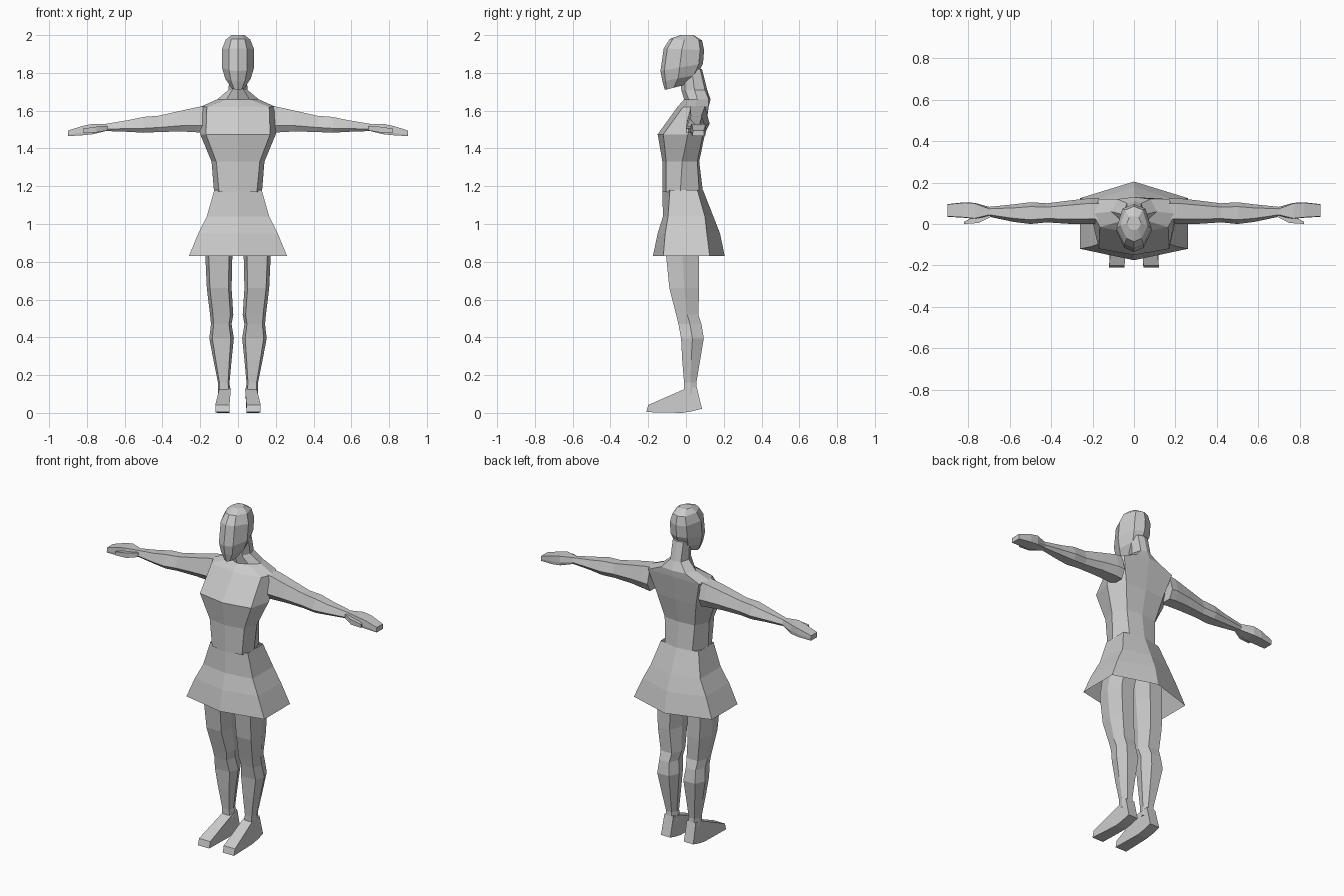
import bpy, bmesh

mat = bpy.data.materials.new("plain grey")
mat.diffuse_color = (0.6, 0.6, 0.6, 1)


def loft(name, rings, cap_start=True, cap_end=True, mirror=False):
    """Skin a list of equal-length point rings into a flat-shaded object."""
    bm = bmesh.new()
    vs = [[bm.verts.new(p) for p in r] for r in rings]
    n = len(rings[0])
    for a, b in zip(vs, vs[1:]):
        for i in range(n):
            j = (i + 1) % n
            bm.faces.new((a[i], a[j], b[j], b[i]))
    if cap_start:
        bm.faces.new(vs[0][::-1])
    if cap_end:
        bm.faces.new(vs[-1])
    bmesh.ops.recalc_face_normals(bm, faces=bm.faces[:])
    me = bpy.data.meshes.new(name)
    bm.to_mesh(me)
    bm.free()
    me.materials.append(mat)
    ob = bpy.data.objects.new(name, me)
    bpy.context.collection.objects.link(ob)
    if mirror:
        ob.modifiers.new("mirror", 'MIRROR').use_mirror_merge = False
    return ob


def sym(half):
    """Complete a half ring (front centre ... back centre) across x = 0."""
    return half + [(-x, y, z) for x, y, z in half[-2:0:-1]]


# skirt: open six-sided flare (z, half width, front, front corner, back corner, back)
skirt = [(0.83, .26, -.175, -.12, .125, .205), (0.95, .21, -.15, -.11, .11, .18),
         (1.04, .165, -.122, -.095, .10, .145), (1.18, .125, -.125, -.085, .06, .09)]
loft("skirt", [sym([(0, f, z), (x, fc, z), (x, bc, z), (0, b, z)])
               for z, x, f, fc, bc, b in skirt], False, False)

# torso and neck: (z, front x, side x, back x, front y, front corner y, side y, back corner y, back y)
torso = [(1.17, .10, .127, .09, -.125, -.105, -.03, .07, .09),
         (1.33, .115, .14, .10, -.125, -.105, -.02, .06, .07),
         (1.475, .17, .20, .13, -.15, -.12, .01, .09, .10),
         (1.62, .165, .20, .17, -.045, -.015, .05, .12, .12),
         (1.66, .06, .11, .08, -.01, .015, .06, .12, .13),
         (1.71, .03, .05, .035, -.025, -.005, .045, .10, .112),
         (1.82, .03, .045, .035, -.03, -.01, .03, .075, .085)]
loft("torso", [sym([(0, yf, z), (xf, y1, z), (xs, y2, z), (xb, y3, z), (0, yb, z)])
               for z, xf, xs, xb, yf, y1, y2, y3, yb in torso])

# head: tilted octagon rings (front z, back z, half width, front y, back y)
head = [(1.71, 1.735, .035, -.112, -.01), (1.755, 1.79, .068, -.125, .06),
        (1.81, 1.85, .085, -.135, .09), (1.93, 1.92, .085, -.118, .096),
        (1.98, 1.972, .065, -.085, .085), (2.0, 2.0, .035, -.03, .04)]
rings = []
for zf, zb, w, yf, yb in head:
    half = [(k * w, yf + t * (yb - yf), zf + t * (zb - zf))
            for k, t in ((0, 0), (.55, .09), (1, .45), (.65, .9), (0, 1))]
    rings.append(sym(half))
loft("head", rings)

# arms with hands: (x, front y, back y, top z, bottom z)
arm = [(.17, .0, .125, 1.625, 1.48), (.21, .0, .125, 1.62, 1.485),
       (.30, .0, .115, 1.60, 1.49), (.42, .008, .10, 1.573, 1.487),
       (.50, .0, .105, 1.567, 1.483), (.58, .01, .095, 1.55, 1.488),
       (.70, .035, .083, 1.53, 1.492), (.77, .025, .102, 1.53, 1.475),
       (.82, .03, .105, 1.52, 1.47), (.90, .035, .096, 1.495, 1.465)]
rings = []
for x, f, b, t, l in arm:
    d, h = b - f, t - l
    e = .2 if x < .75 else .03  # hands are squarer than arms
    rings.append([(x, f, l + .28 * h), (x, f + e * d, t), (x, b - e * d, t),
                  (x, b, l + .35 * h), (x, b - e * d, l), (x, f + e * d, l)])
loft("arms", rings, mirror=True)

# thumbs
loft("thumbs", [[(x, f, l), (x, f, t), (x, b, t), (x, b, l)] for x, f, b, l, t in
                [(.69, .035, .07, 1.495, 1.52), (.75, .005, .045, 1.485, 1.515),
                 (.82, .0, .012, 1.485, 1.505)]], mirror=True)

# legs: (z, inner x, outer x, front y, back y)
leg = [(1.02, .005, .15, -.10, .09), (.83, .03, .173, -.105, .068),
       (.66, .034, .165, -.088, .07), (.52, .025, .148, -.052, .065),
       (.47, .034, .143, -.04, .082), (.395, .022, .152, -.026, .094),
       (.28, .034, .13, -.02, .075), (.16, .045, .106, -.01, .055),
       (.10, .04, .106, -.01, .06)]
rings = []
for z, i, o, f, b in leg:
    c, w, m = (i + o) / 2, (o - i) / 2, f + .5 * (b - f)
    rings.append([(c - .75 * w, f, z), (c + .75 * w, f, z), (c + w, m, z),
                  (c + .6 * w, b, z), (c - .6 * w, b, z), (c - w, m, z)])
loft("legs", rings, mirror=True)

# feet: side profile with inner and outer x (y, z, inner, outer)
foot = [(.056, .14, .045, .104), (-.01, .125, .038, .10), (-.20, .042, .045, .12),
        (-.21, .004, .045, .12), (-.02, .0, .045, .11), (.03, .008, .045, .11),
        (.085, .022, .045, .108)]
loft("feet", [[(i, y, z) for y, z, i, o in foot], [(o, y, z) for y, z, i, o in foot]],
     mirror=True)
